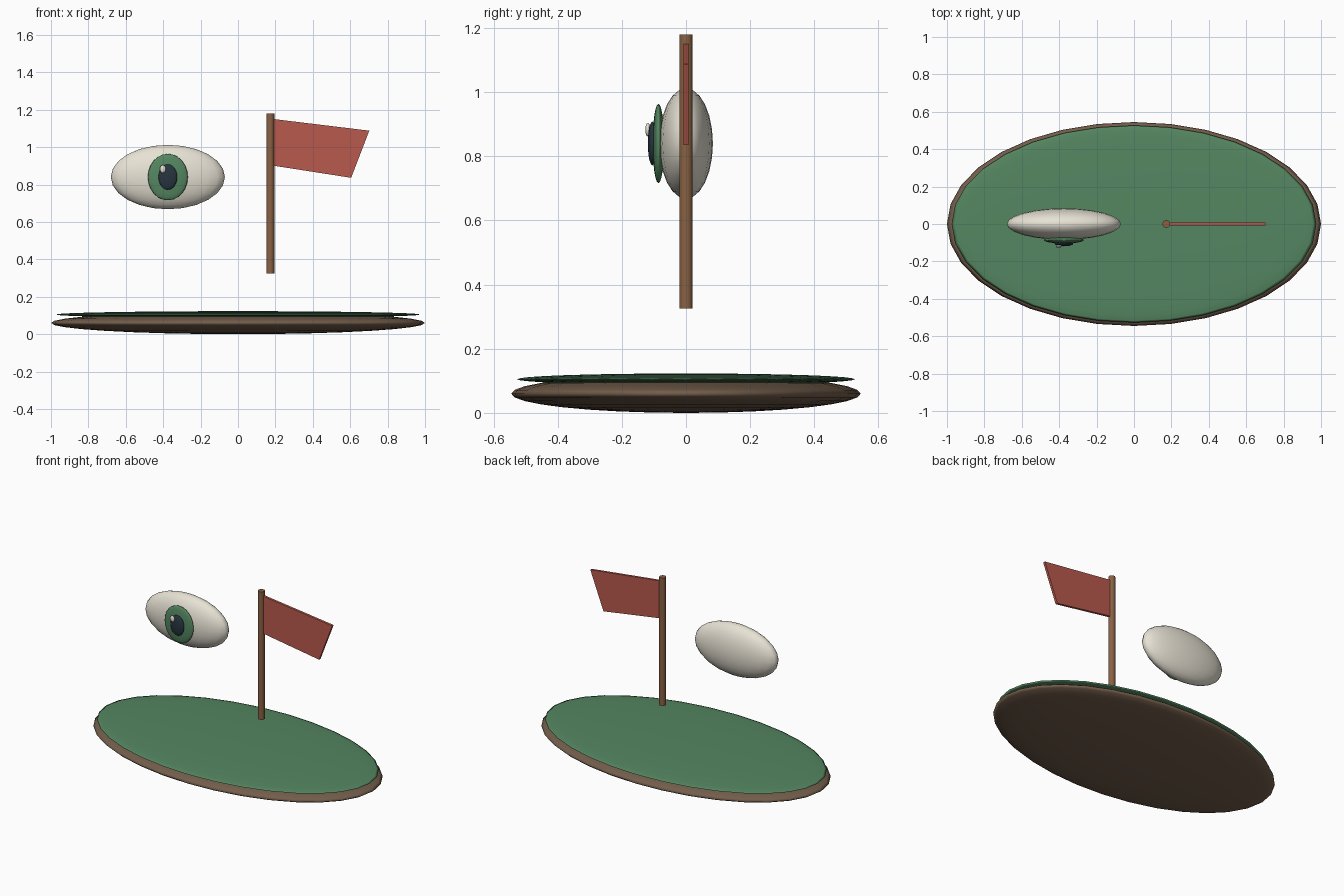
import bpy
import bmesh
from math import radians

if "Cube" in bpy.data.objects:
    bpy.data.objects.remove(bpy.data.objects["Cube"])


def material(name, rgb):
    m = bpy.data.materials.new(name)
    m.diffuse_color = (*rgb, 1)
    m.use_nodes = True
    m.node_tree.nodes["Principled BSDF"].inputs["Base Color"].default_value = m.diffuse_color
    return m


BROWN = material("earth_brown", (0.17, 0.11, 0.07))
GREEN = material("green", (0.09, 0.24, 0.12))
WHITE = material("eye_white", (0.80, 0.76, 0.66))
DARK = material("pupil_dark", (0.02, 0.035, 0.05))
WOOD = material("pole_wood", (0.25, 0.12, 0.055))
RED = material("flag_red", (0.48, 0.10, 0.075))


def ellipsoid(name, centre, radii, mat, segments=24, rings=12):
    bpy.ops.mesh.primitive_uv_sphere_add(segments=segments, ring_count=rings, radius=1)
    ob = bpy.context.object
    ob.name = name
    ob.scale = radii
    ob.location = centre
    bpy.ops.object.transform_apply(location=False, rotation=False, scale=True)
    bpy.ops.object.shade_smooth()
    ob.data.materials.append(mat)
    return ob


# Ground island: flattened earth disc with a thin grass layer
ellipsoid("ground", (0, 0, 0.06), (1.0, 0.545, 0.06), BROWN, 32, 16)
ellipsoid("grass", (0, 0, 0.105), (0.975, 0.527, 0.018), GREEN, 32, 16)

# Floating eye, layered towards the front
ellipsoid("eyeball", (-0.375, 0, 0.84), (0.305, 0.084, 0.172), WHITE)
ellipsoid("iris", (-0.375, -0.086, 0.84), (0.107, 0.018, 0.124), GREEN)
ellipsoid("pupil", (-0.375, -0.105, 0.84), (0.05, 0.014, 0.068), DARK)
ellipsoid("eye_glint", (-0.402, -0.119, 0.883), (0.016, 0.008, 0.021), WHITE, 16, 8)

# Flag pole
bpy.ops.mesh.primitive_cylinder_add(vertices=16, radius=0.021, depth=0.855,
                                    location=(0.173, 0, 0.7525))
pole = bpy.context.object
pole.name = "flag_pole"
pole.data.materials.append(WOOD)
bpy.ops.object.shade_smooth_by_angle(angle=radians(40))

# Flag cloth: slanted outline extruded through its thickness
outline = [(0.175, 1.152), (0.175, 0.903), (0.605, 0.836), (0.702, 1.088)]
half = 0.008
bm = bmesh.new()
face = bm.faces.new([bm.verts.new((x, -half, z)) for x, z in outline])
grown = bmesh.ops.extrude_face_region(bm, geom=[face])["geom"]
bmesh.ops.translate(bm, vec=(0, 2 * half, 0),
                    verts=[g for g in grown if isinstance(g, bmesh.types.BMVert)])
bmesh.ops.recalc_face_normals(bm, faces=bm.faces)
mesh = bpy.data.meshes.new("flag")
bm.to_mesh(mesh)
bm.free()
mesh.materials.append(RED)
bpy.context.collection.objects.link(bpy.data.objects.new("flag", mesh))
